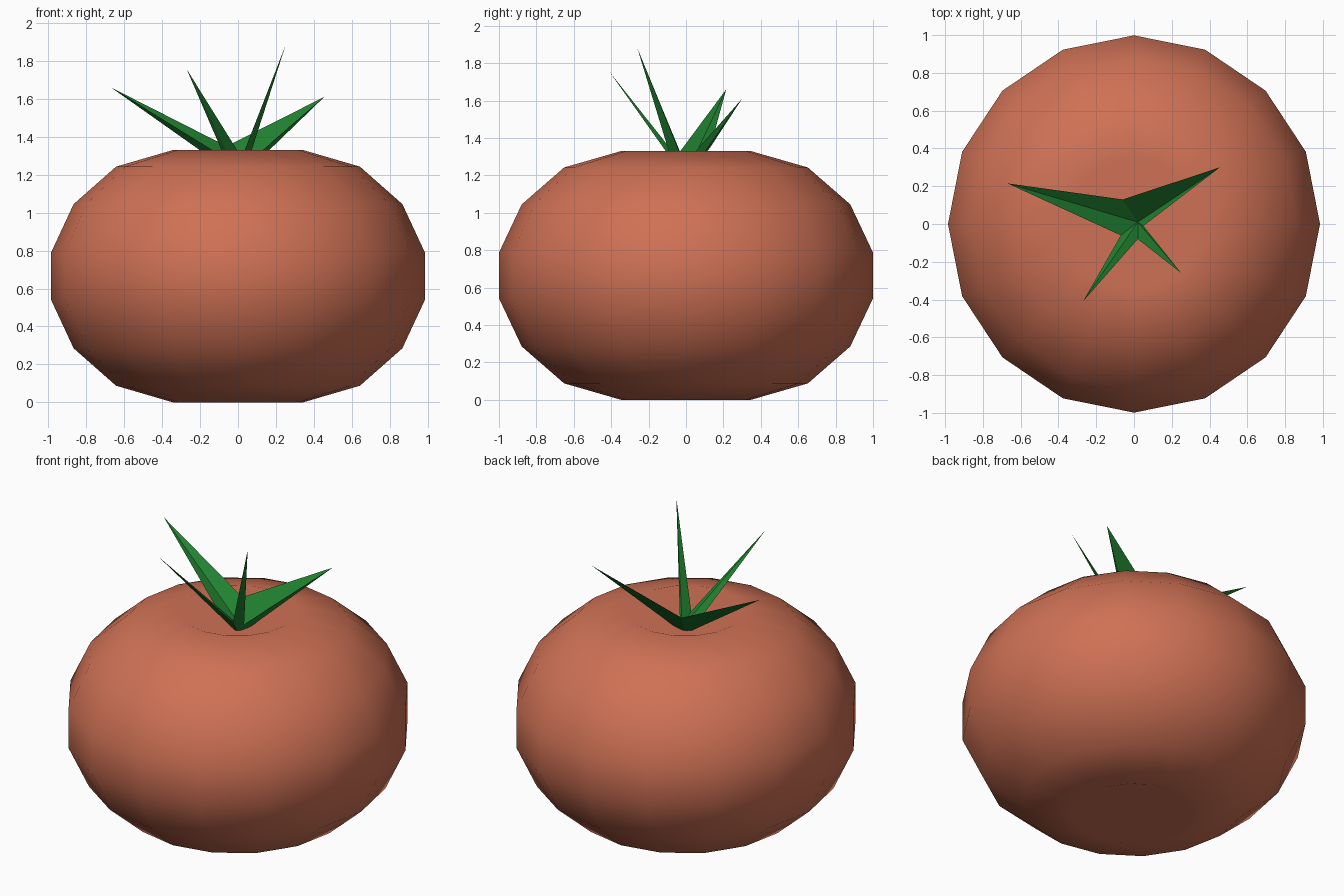
import bpy, bmesh

if "Cube" in bpy.data.objects:
    bpy.data.objects.remove(bpy.data.objects["Cube"])


def material(name, rgb):
    m = bpy.data.materials.new(name)
    m.diffuse_color = (*rgb, 1)
    m.use_nodes = True
    m.node_tree.nodes["Principled BSDF"].inputs["Base Color"].default_value = m.diffuse_color
    return m


def make_object(name, bm, mat, smooth):
    bmesh.ops.recalc_face_normals(bm, faces=bm.faces)
    for f in bm.faces:
        f.smooth = smooth
    me = bpy.data.meshes.new(name)
    bm.to_mesh(me)
    bm.free()
    me.materials.append(mat)
    ob = bpy.data.objects.new(name, me)
    bpy.context.collection.objects.link(ob)
    return ob


# Fruit body: squashed low-poly sphere with a dimple at each pole
bm = bmesh.new()
bmesh.ops.create_uvsphere(bm, u_segments=16, v_segments=9, radius=1)
heights = [0.125, 0.38, 0.577, 0.665, 0.54]      # equator to pole
levels = [0.174, 0.5, 0.766, 0.94, 1.0]
for v in bm.verts:
    i = min(range(5), key=lambda k: abs(levels[k] - abs(v.co.z)))
    sign = 1 if v.co.z > 0 else -1
    v.co.y *= 1.014
    v.co.z = 0.665 + sign * heights[i]
make_object("fruit_body", bm, material("red_skin", (0.62, 0.165, 0.09)), True)

# Leafy crown: four channelled spikes sharing the valley points between them
tips = [(-0.67, 0.215, 1.66), (-0.27, -0.41, 1.755),
        (0.25, -0.26, 1.88), (0.455, 0.30, 1.61)]
valleys = [(-0.06, 0.13, 1.35), (-0.07, -0.06, 1.29),
           (0.02, -0.08, 1.29), (0.05, -0.01, 1.26)]
bm = bmesh.new()
inner = bm.verts.new((0.02, 0.01, 1.225))
bottom = bm.verts.new((0.01, 0.0, 1.18))
tip_v = [bm.verts.new(p) for p in tips]
val_v = [bm.verts.new(p) for p in valleys]
for i, tip in enumerate(tip_v):
    a, b = val_v[i], val_v[(i + 1) % 4]
    for tri in ((tip, a, inner), (tip, inner, b), (tip, bottom, a), (tip, b, bottom)):
        bm.faces.new(tri)
make_object("leaf_crown", bm, material("leaf_green", (0.015, 0.22, 0.03)), False)
